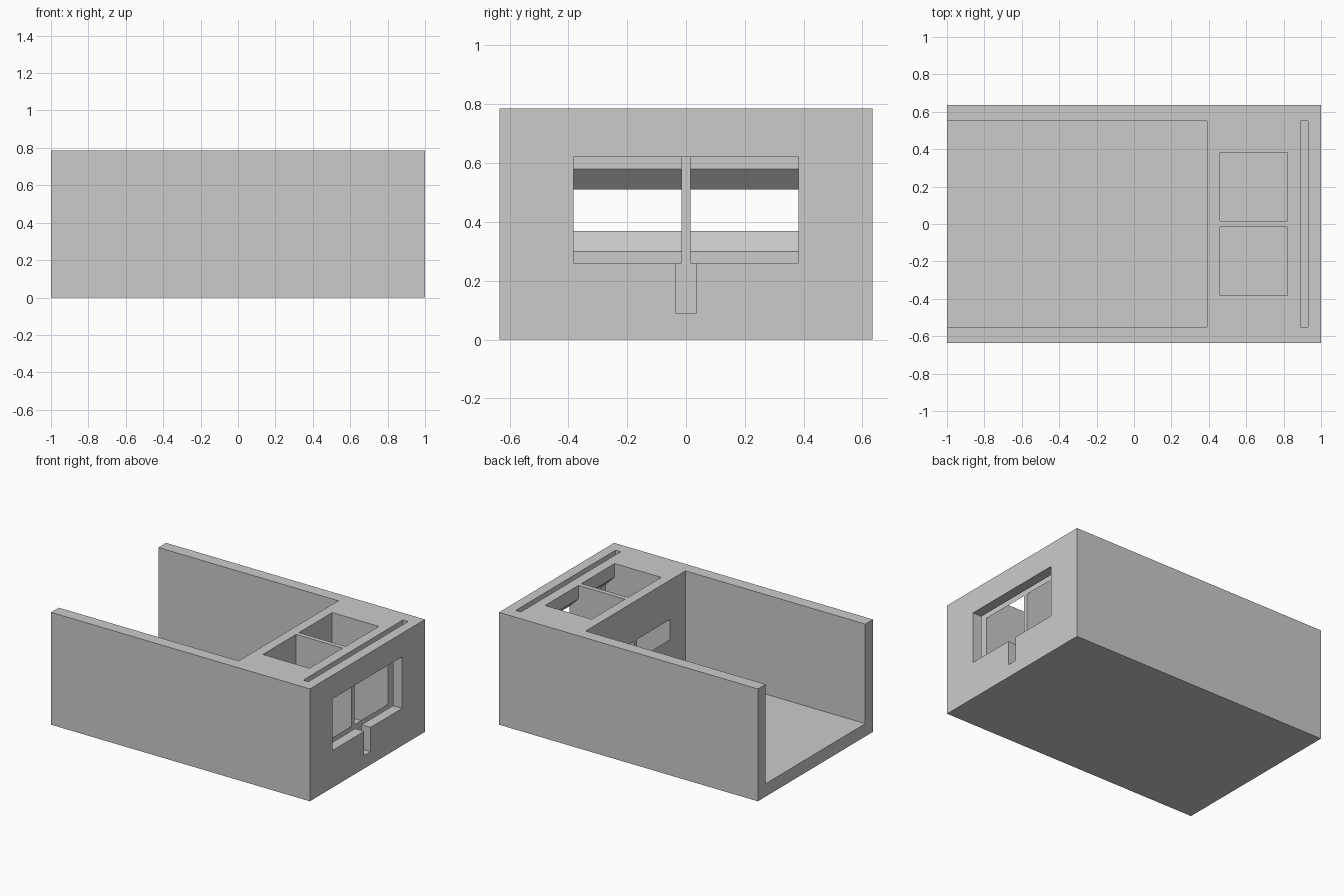
import bpy
import bmesh

cube = bpy.data.objects.get("Cube")
if cube:
    bpy.data.objects.remove(cube, do_unlink=True)

LENGTH, HALF_W, HEIGHT = 1.0, 0.635, 0.785
FLOOR, ABOVE = 0.09, 0.9

grey = bpy.data.materials.new("plain grey")
grey.use_nodes = True
colour = (0.6, 0.6, 0.6, 1)
grey.diffuse_color = colour
grey.node_tree.nodes["Principled BSDF"].inputs["Base Color"].default_value = colour


def prism(name, outline, y0, y1):
    """Extrude an outline of (x, z) points from y0 to y1."""
    bm = bmesh.new()
    face = bm.faces.new([bm.verts.new((x, y0, z)) for x, z in outline])
    ext = bmesh.ops.extrude_face_region(bm, geom=[face])
    moved = [v for v in ext["geom"] if isinstance(v, bmesh.types.BMVert)]
    bmesh.ops.translate(bm, verts=moved, vec=(0, y1 - y0, 0))
    bmesh.ops.recalc_face_normals(bm, faces=bm.faces)
    mesh = bpy.data.meshes.new(name)
    bm.to_mesh(mesh)
    bm.free()
    mesh.materials.append(grey)
    obj = bpy.data.objects.new(name, mesh)
    bpy.context.scene.collection.objects.link(obj)
    return obj


def block(name, x0, x1, y0, y1, z0, z1):
    return prism(name, [(x0, z0), (x1, z0), (x1, z1), (x0, z1)], y0, y1)


housing = block("housing", -LENGTH, LENGTH, -HALF_W, HALF_W, 0, HEIGHT)

# Pocket outline: chamfered openings lead to the tray and to the slot
pocket = [(0.46, FLOOR), (0.82, FLOOR), (0.82, 0.19), (0.89, 0.26),
          (0.91, 0.26), (0.91, 0.62), (0.89, 0.62), (0.82, 0.69),
          (0.82, ABOVE), (0.46, ABOVE), (0.46, 0.58), (0.39, 0.51),
          (0.37, 0.51), (0.37, 0.37), (0.39, 0.37), (0.46, 0.30)]

cutters = [
    block("tray_cutter", -1.1, 0.39, -0.55, 0.55, FLOOR, ABOVE),
    block("slot_cutter", 0.89, 0.93, -0.55, 0.55, FLOOR, ABOVE),
    block("window_cutter", 0.91, 1.1, -0.383, 0.383, 0.26, 0.62),
    block("notch_cutter", 0.91, 1.1, -0.036, 0.036, FLOOR, 0.3),
    prism("right_pocket_cutter", pocket, -0.383, -0.016),
    prism("left_pocket_cutter", pocket, 0.016, 0.383),
]

for cutter in cutters:
    cutter.hide_render = True
    mod = housing.modifiers.new(cutter.name, "BOOLEAN")
    mod.operation = "DIFFERENCE"
    mod.solver = "EXACT"
    mod.object = cutter

# Bake the cuts and discard the cutters
bpy.context.view_layer.update()
graph = bpy.context.evaluated_depsgraph_get()
result = bpy.data.meshes.new_from_object(housing.evaluated_get(graph))
housing.modifiers.clear()
housing.data = result
result.materials.clear()
result.materials.append(grey)
for poly in result.polygons:
    poly.material_index = 0
for cutter in cutters:
    bpy.data.objects.remove(cutter, do_unlink=True)
